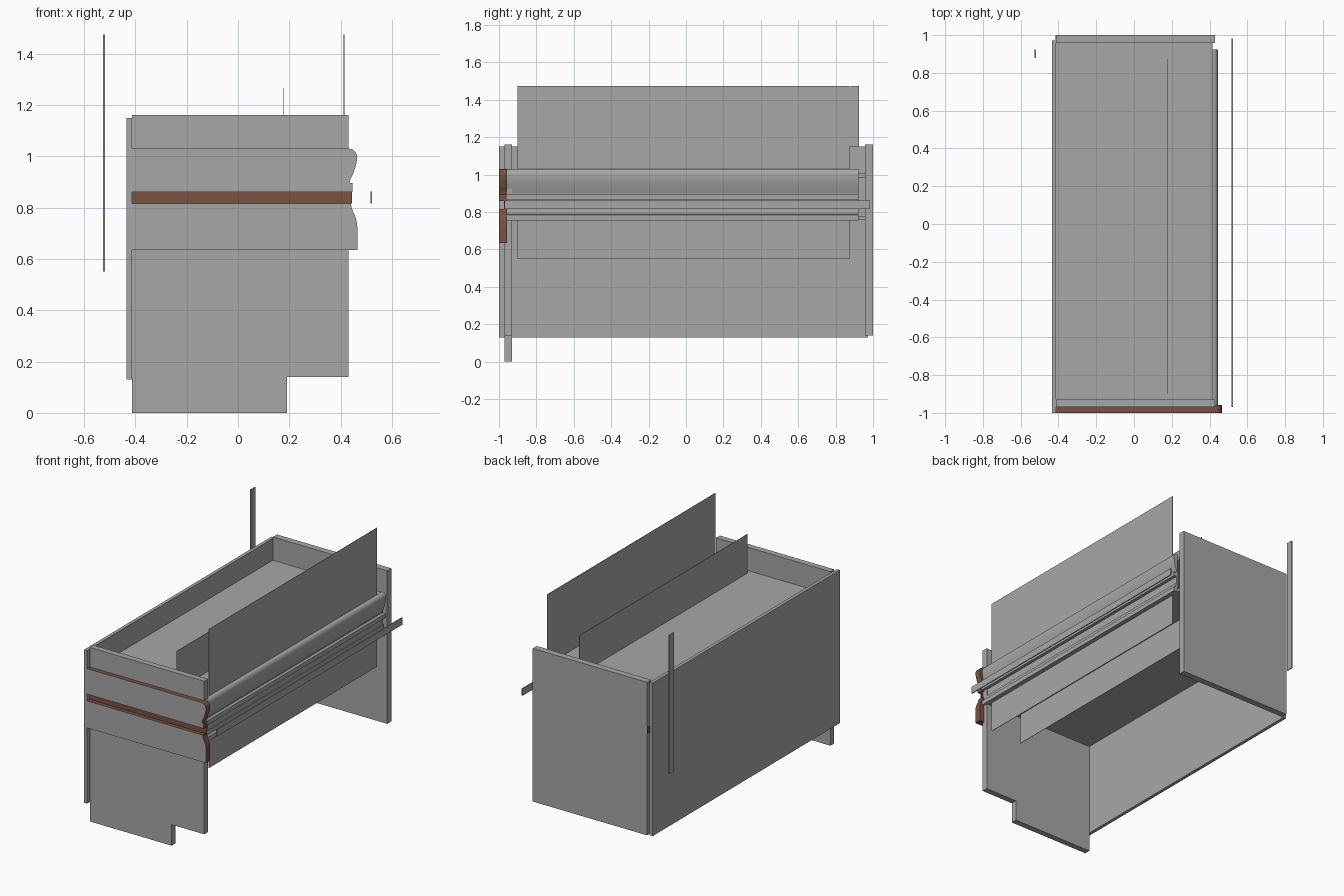
import bpy, bmesh
from mathutils import Vector

old = bpy.data.objects.get("Cube")
if old:
    bpy.data.objects.remove(old, do_unlink=True)


def material(name, rgb):
    m = bpy.data.materials.new(name)
    m.use_nodes = True
    m.diffuse_color = (*rgb, 1)
    m.node_tree.nodes["Principled BSDF"].inputs["Base Color"].default_value = (*rgb, 1)
    return m


GREY = material("grey_board", (0.39, 0.39, 0.39))
BROWN = material("brown_wood", (0.19, 0.085, 0.055))


def extrude(name, outline, y0, y1, mats=(GREY,), edge_index=0, smooth=False):
    """Extrude an (x, z) outline along y; edge faces can use another material."""
    bm = bmesh.new()
    face = bm.faces.new([bm.verts.new((x, y0, z)) for x, z in outline])
    result = bmesh.ops.extrude_face_region(bm, geom=[face])
    moved = [v for v in result["geom"] if isinstance(v, bmesh.types.BMVert)]
    bmesh.ops.translate(bm, verts=moved, vec=Vector((0, y1 - y0, 0)))
    bmesh.ops.recalc_face_normals(bm, faces=bm.faces)
    for f in bm.faces:
        f.material_index = 0 if f.normal.y < -0.9 else edge_index
    mesh = bpy.data.meshes.new(name)
    bm.to_mesh(mesh)
    bm.free()
    for m in mats:
        mesh.materials.append(m)
    ob = bpy.data.objects.new(name, mesh)
    bpy.context.scene.collection.objects.link(ob)
    if smooth:
        bpy.ops.object.select_all(action="DESELECT")
        ob.select_set(True)
        bpy.context.view_layer.objects.active = ob
        bpy.ops.object.shade_smooth_by_angle(angle=0.6)
    return ob


def board(name, x, y, z, mat=GREY):
    return extrude(name, [(x[0], z[0]), (x[1], z[0]), (x[1], z[1]), (x[0], z[1])],
                   y[0], y[1], (mat,))


L, R = -0.413, 0.43

# Carcass: back board, notched end, plain end
board("back_panel", (-0.435, L), (-1, 0.972), (0.13, 1.15))
extrude("notched_end_panel",
        [(L, 0), (0.19, 0), (0.19, 0.14), (R, 0.14), (R, 1.16), (L, 1.16)],
        -0.97, -0.93)
board("plain_end_panel", (L, R), (0.957, 1), (0.14, 1.16))
board("end_groove_mark", (L - 0.003, L), (0.974, 0.998), (0.815, 0.86), BROWN)

# Inner shelves
board("tray_floor", (L, 0.415), (-0.93, 0.957), (0.985, 1.005))
board("lower_shelf", (L, 0.415), (-0.93, 0.957), (0.758, 0.778))

# Thin upright sheets and loose strips
board("inner_sheet", (0.175, 0.178), (-0.9, 0.873), (0.55, 1.265))
board("outer_sheet", (0.412, 0.415), (-0.9, 0.873), (0.55, 1.475))
board("loose_post", (-0.526, -0.519), (0.88, 0.925), (0.55, 1.475))
board("loose_rail", (0.516, 0.523), (-0.97, 0.983), (0.815, 0.862))

# Curved trim on the notched end, with brown edges
upper_curve = [(0.43, 1.03), (0.448, 1.026), (0.46, 1.014), (0.465, 0.997),
               (0.461, 0.97), (0.45, 0.935), (0.438, 0.91), (0.434, 0.895),
               (0.446, 0.895), (0.446, 0.86)]
lower_curve = [(0.44, 0.815), (0.444, 0.795), (0.455, 0.77),
               (0.462, 0.75), (0.465, 0.725), (0.465, 0.635)]
for name, outline in (("upper_end_trim", [(L, 0.86), (L, 1.03)] + upper_curve),
                      ("lower_end_trim", [(L, 0.635), (L, 0.815)] + lower_curve)):
    extrude(name, outline, -1, -0.957, (GREY, BROWN), 1)
board("groove_backing", (L, 0.445), (-0.974, -0.966), (0.815, 0.86), BROWN)

# Long mouldings across the open side
extrude("top_moulding",
        [(0.415, 1.03), (0.428, 1.03), (0.437, 1.024), (0.443, 1.012),
         (0.445, 0.995), (0.442, 0.97), (0.435, 0.94), (0.425, 0.91),
         (0.42, 0.895), (0.415, 0.895)], -0.957, 0.923, smooth=True)
board("middle_rail", (0.415, 0.445), (-0.957, 0.923), (0.865, 0.895))
extrude("bottom_moulding",
        [(0.415, 0.815), (0.43, 0.815), (0.432, 0.79), (0.445, 0.785),
         (0.445, 0.755), (0.415, 0.755)], -0.957, 0.923)
board("recess_strip", (0.413, 0.424), (-0.93, 0.923), (0.79, 0.9))
